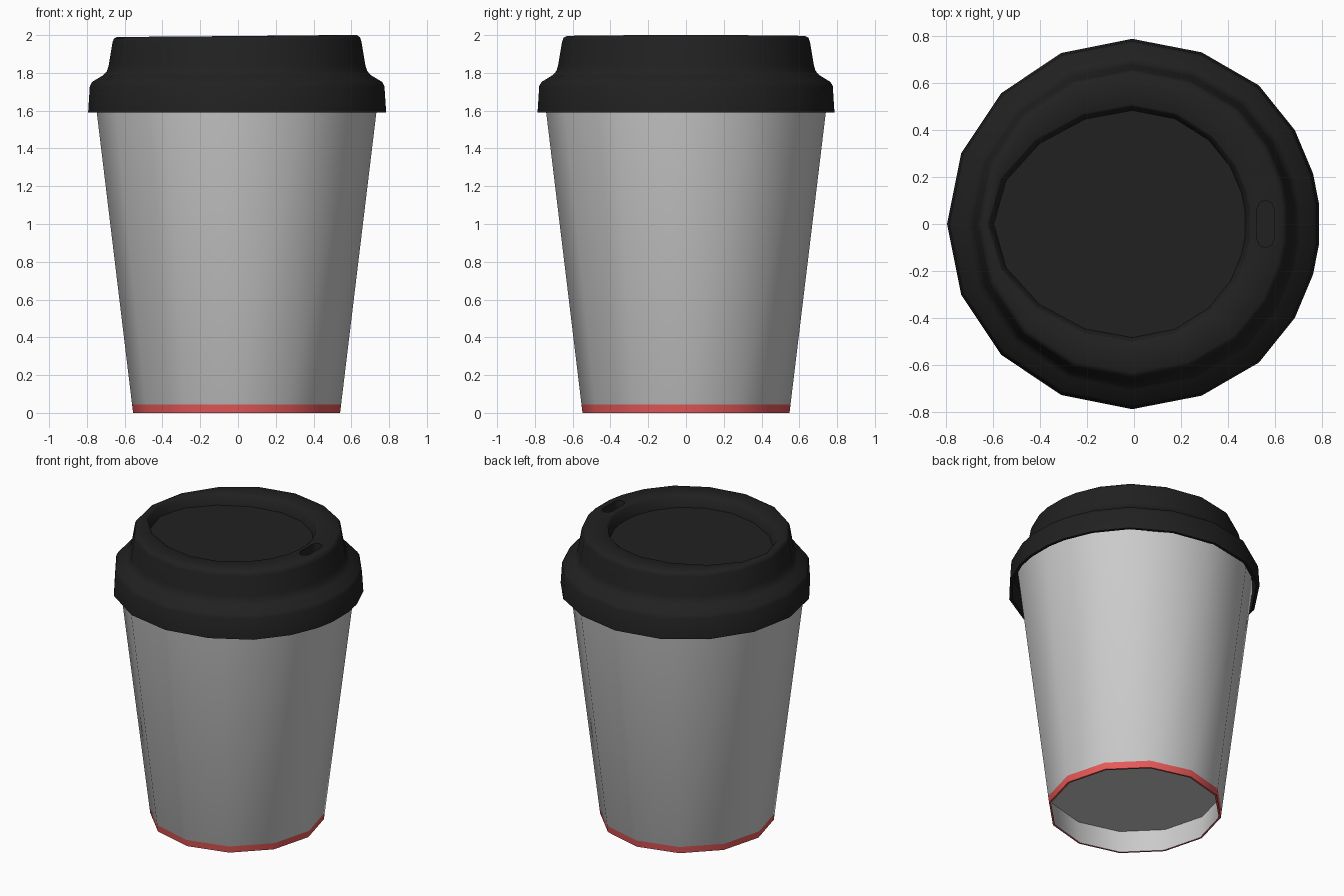
import bpy, bmesh
from math import cos, sin, pi, radians

if "Cube" in bpy.data.objects:
    bpy.data.objects.remove(bpy.data.objects["Cube"])

CX = -0.0075  # common axis of cup and lid


def material(name, rgb):
    m = bpy.data.materials.new(name)
    m.diffuse_color = (*rgb, 1)
    m.use_nodes = True
    m.node_tree.nodes["Principled BSDF"].inputs["Base Color"].default_value = m.diffuse_color
    return m


def build(name, rings, closed=False, mat=None):
    """Skin a stack of rings; cap both ends, or join last to first."""
    bm = bmesh.new()
    loops = [[bm.verts.new(p) for p in ring] for ring in rings]
    n = len(loops[0])
    pairs = list(zip(loops, loops[1:]))
    if closed == "loop":
        pairs.append((loops[-1], loops[0]))
    for a, b in pairs:
        for i in range(n):
            j = (i + 1) % n
            bm.faces.new((a[i], a[j], b[j], b[i]))
    if closed == "caps":
        bm.faces.new(loops[0][::-1])
        bm.faces.new(loops[-1])
    bmesh.ops.recalc_face_normals(bm, faces=bm.faces)
    me = bpy.data.meshes.new(name)
    bm.to_mesh(me)
    bm.free()
    ob = bpy.data.objects.new(name, me)
    bpy.context.collection.objects.link(ob)
    if mat:
        me.materials.append(mat)
    return ob


def smooth(ob, angle=40):
    ob.data.shade_smooth()
    ob.data.set_sharp_from_angle(angle=radians(angle))


def ring12(r, z):
    return [(CX + r * cos(i * pi / 6), r * sin(i * pi / 6), z) for i in range(12)]


# Cup: twelve-sided tapered wall with a recessed floor
R0, SLOPE, WALL, BAND, TOP = 0.548, 0.1208, 0.013, 0.045, 1.70


def outer(z):
    return R0 + SLOPE * z


cup = build("cup_wall", [ring12(outer(BAND), BAND), ring12(outer(TOP), TOP),
                         ring12(outer(TOP) - WALL, TOP), ring12(R0 - WALL, 0),
                         ring12(R0 - WALL / 2, 0.02)], "loop")
smooth(cup)
floor = build("cup_floor", [ring12(outer(z) - WALL, z) for z in (0.16, 0.18)], "caps")
smooth(floor)

# Red band around the foot
red = material("red", (0.8, 0.1, 0.1))
band = build("foot_band", [ring12(R0 - WALL, 0), ring12(R0, 0),
                           ring12(outer(BAND), BAND),
                           ring12(outer(BAND) - WALL / 2, BAND)], "loop", red)
smooth(band)

# Lid: sixteen-sided at the back, denser and slightly fuller on the sip side
half = [6.5, 15.6, 30, 47.6, 68, 90, 112.5, 135, 157.5]
angles = [radians(a) for a in half + [180] + [360 - a for a in reversed(half)]]


def lid_ring(r, z, stretch=0.0, tilt=0.0):
    pts = []
    for a in angles:
        c = cos(a)
        k = 1.014 if c > 0.5 and not stretch else 1.0
        pts.append((CX + r * k * (1 + stretch * max(0, -c)) * c, r * k * sin(a), z + tilt * c))
    return pts


black = material("black", (0.015, 0.015, 0.015))
lid = build("lid", [
    lid_ring(0.05, 1.72), lid_ring(0.755, 1.71), lid_ring(0.767, 1.59),      # inside
    lid_ring(0.786, 1.59), lid_ring(0.777, 1.73), lid_ring(0.765, 1.752),    # skirt
    lid_ring(0.706, 1.788), lid_ring(0.686, 1.81), lid_ring(0.677, 1.84),    # ledge
    lid_ring(0.656, 1.965), lid_ring(0.649, 1.985, 0, 0.003),
    lid_ring(0.632, 1.995, 0, 0.005),                                        # top rim
    lid_ring(0.508, 1.995, 0.21, 0.005), lid_ring(0.498, 1.988, 0.22, 0.004),
    lid_ring(0.482, 1.92, 0.22),                                             # recess
], "caps", black)

# Sip slot cut into the rim
slot = []
for i in range(10):
    a = pi * (i if i < 5 else i - 1) / 4
    slot.append((0.558 + 0.036 * cos(a), 0.036 * sin(a) + (0.064 if i < 5 else -0.064)))
cutter = build("slot_cutter", [[(x, y, z) for x, y in slot] for z in (1.92, 2.1)], "caps", black)
cutter.hide_render = True
mod = lid.modifiers.new("slot", "BOOLEAN")
mod.operation, mod.solver, mod.object = "DIFFERENCE", "EXACT", cutter
bpy.context.view_layer.objects.active = lid
bpy.ops.object.modifier_apply(modifier=mod.name)
bpy.data.objects.remove(cutter)
smooth(lid, 50)
